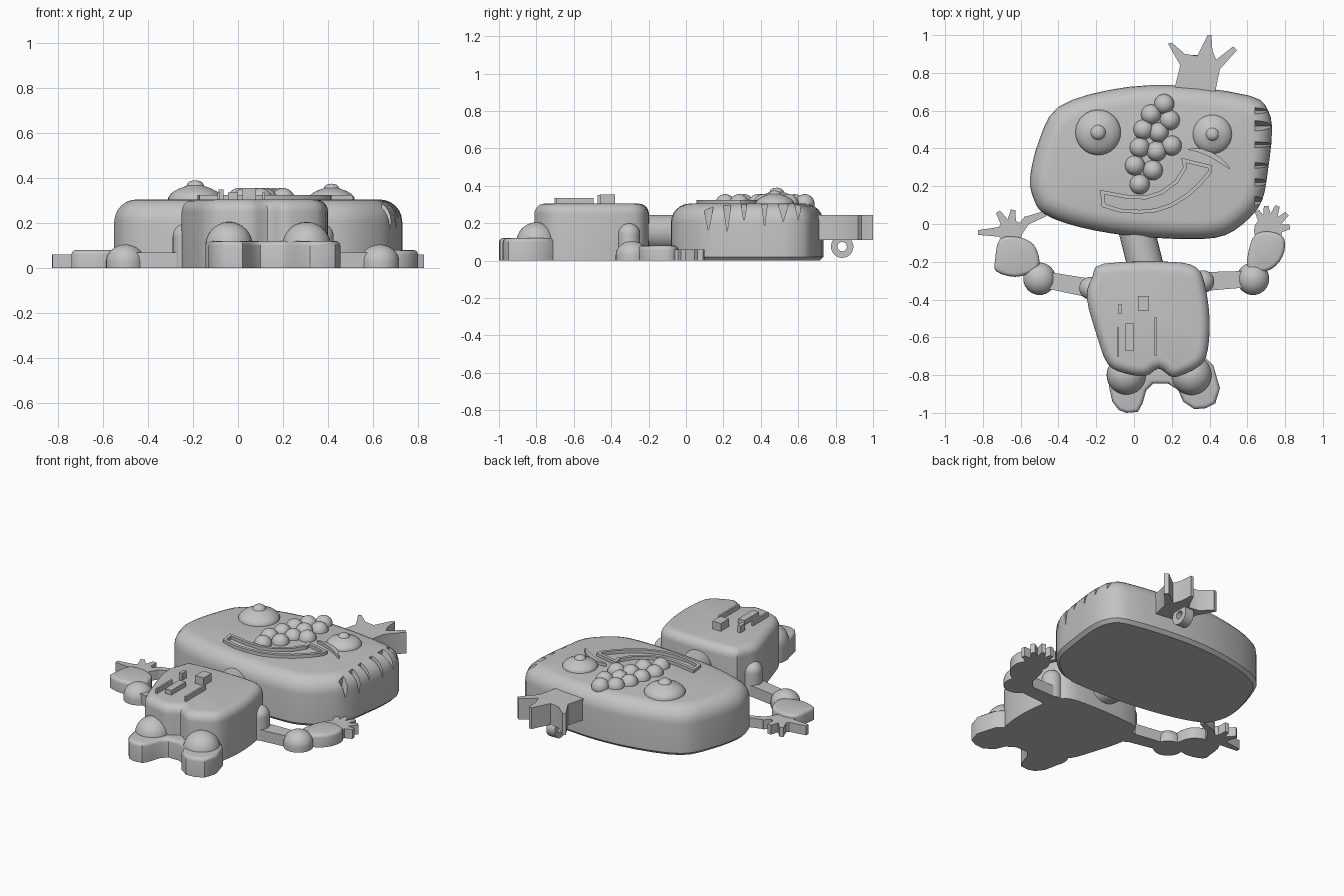
import bpy, bmesh, math
from mathutils import Vector, Matrix

cube = bpy.data.objects.get("Cube")
if cube:
    bpy.data.objects.remove(cube, do_unlink=True)

grey = bpy.data.materials.new("plain grey")
grey.use_nodes = True
grey.diffuse_color = (.55, .55, .55, 1)
grey.node_tree.nodes["Principled BSDF"].inputs["Base Color"].default_value = grey.diffuse_color


def finish(name, bm, angle=35):
    bmesh.ops.recalc_face_normals(bm, faces=bm.faces[:])
    mesh = bpy.data.meshes.new(name)
    bm.to_mesh(mesh)
    bm.free()
    mesh.materials.append(grey)
    for poly in mesh.polygons:
        poly.use_smooth = True
    mesh.set_sharp_from_angle(angle=math.radians(angle))
    obj = bpy.data.objects.new(name, mesh)
    bpy.context.scene.collection.objects.link(obj)
    return obj


def curved(points, steps=3):
    """Closed smooth outline through the given points."""
    pts = [Vector(p) for p in points]
    count, result = len(pts), []
    for i in range(count):
        a, b, c, d = (pts[(i + k - 1) % count] for k in range(4))
        for s in range(steps):
            t = s / steps
            result.append(b + (c - a) * t / 2 + (a - b * 2.5 + c * 2 - d / 2) * t * t
                          + (b * 3 - a - c * 3 + d) * t ** 3 / 2)
    return result


def circle(x, y, radius, sides=32):
    return [(x + radius * math.cos(math.tau * i / sides),
             y + radius * math.sin(math.tau * i / sides)) for i in range(sides)]


def inset(points, amount):
    """Move a counter-clockwise outline inwards with mitred corners."""
    result = []
    for i, p in enumerate(points):
        before = (p - points[i - 1]).normalized()
        after = (points[(i + 1) % len(points)] - p).normalized()
        n1, n2 = Vector((-before.y, before.x)), Vector((-after.y, after.x))
        mid = (n1 + n2).normalized()
        result.append(p + mid * amount / max(.5, mid.dot(n1)))
    return result


def loft(name, outline, layers, ring=False):
    """Stack inset copies of an outline; each layer is (inset, height)."""
    pts = [Vector(p) for p in outline]
    area = sum(pts[i - 1].x * p.y - p.x * pts[i - 1].y for i, p in enumerate(pts))
    if area < 0:
        pts.reverse()
    bm = bmesh.new()
    loops = [[bm.verts.new((p.x, p.y, z)) for p in inset(pts, amount)] for amount, z in layers]
    pairs = list(zip(loops, loops[1:]))
    if ring:
        pairs.append((loops[-1], loops[0]))
    else:
        bm.faces.new(loops[0])
        bm.faces.new(loops[-1])
    for low, high in pairs:
        for i in range(len(pts)):
            bm.faces.new((low[i - 1], low[i], high[i], high[i - 1]))
    return finish(name, bm)


def rounded(bottom, top, radius, foot=0, steps=6):
    """Layers for a slab with a rounded top edge and a chamfered foot."""
    layers = [(foot, bottom), (0, bottom + foot)] if foot else [(0, bottom)]
    for i in range(steps + 1):
        a = math.pi / 2 * i / steps
        layers.append((radius * (1 - math.cos(a)), top - radius + radius * math.sin(a)))
    return layers


def dome(name, x, y, radius, top, rise):
    layers = [(0, 0)]
    for i in range(9):
        a = math.pi / 2 * i / 8.3
        layers.append((radius * (1 - math.cos(a)), top - rise + rise * math.sin(a)))
    return loft(name, circle(x, y, radius), layers)


def strip(name, start, end, width, tip, bottom, top):
    """Tapered flat bar from one point to another."""
    a, b = Vector(start), Vector(end)
    side = (b - a).normalized().orthogonal() / 2
    outline = [a + side * width, a - side * width, b - side * tip, b + side * tip]
    return loft(name, outline, [(0, bottom), (0, top)])


def box(name, x, y, width, depth, bottom, top):
    return strip(name, (x, y - depth / 2), (x, y + depth / 2), width, width, bottom, top)


# Head
head = loft("head", curved([
    (-.55, .25), (-.5, .45), (-.4, .62), (-.13, .71), (.2, .735), (.61, .68), (.71, .6),
    (.73, .48), (.71, .29), (.68, .13), (.61, .03), (.48, -.06), (.3, -.08), (-.02, -.063),
    (-.29, -.016), (-.47, .05), (-.53, .13)]), rounded(0, .305, .1, .02))

# Wedge-shaped cuts along one side of the head
bm = bmesh.new()
for y, half, tip in [(.12, .035, .16), (.22, .025, .155), (.31, .02, .21),
                     (.42, .018, .18), (.52, .035, .21), (.6, .025, .22)]:
    ends = [[bm.verts.new((x, yy, z)) for yy, z in ((y - half, .33), (y + half, .33), (y, tip))]
            for x in (.64, .85)]
    for end in ends:
        bm.faces.new(end)
    for i in range(3):
        bm.faces.new((ends[0][i - 1], ends[0][i], ends[1][i], ends[1][i - 1]))
cutter = finish("side_cutter", bm)
cutter.hide_render = True
cut = head.modifiers.new("side cuts", 'BOOLEAN')
cut.object = cutter
cut.solver = 'EXACT'
bpy.context.view_layer.objects.active = head
bpy.ops.object.modifier_apply(modifier=cut.name)
bpy.data.objects.remove(cutter, do_unlink=True)
head.data.set_sharp_from_angle(angle=math.radians(35))

# Eyes: low cones with a round pupil
for side, x, y, radius, height in [("right", -.19, .485, .12, .085), ("left", .415, .475, .103, .07)]:
    profile = [(1, -.2), (1, .1), (.93, .25), (.8, .42), (.6, .57), (.42, .66), (.33, .72),
               (.29, .85), (.2, .95), (.1, .99), (.01, 1)]
    loft(side + "_eye", circle(x, y, radius),
         [(radius * (1 - r), .305 + height * z) for r, z in profile])

# Nose made of a cluster of balls
bm = bmesh.new()
for x, y in [(.16, .635), (.09, .58), (.19, .55), (.05, .5), (.13, .485), (.03, .405),
             (.12, .385), (.2, .415), (.005, .31), (.1, .285), (.03, .21)]:
    bmesh.ops.create_uvsphere(bm, u_segments=24, v_segments=14, radius=.053,
                              matrix=Matrix.Translation((x, y, .303)))
finish("nose_balls", bm)

# Smile rim and cheek crease
smile = [(-.18, .18), (-.17, .09), (-.07, .06), (.03, .055), (.12, .063), (.2, .09), (.29, .145),
         (.36, .21), (.41, .27), (.415, .31), (.25, .35), (.26, .3), (.215, .23), (.14, .175),
         (.06, .15), (-.04, .155)]
loft("smile_rim", smile, [(0, .29), (0, .325), (.02, .325), (.02, .29)], ring=True)
loft("cheek_crease", curved([(.285, .395), (.35, .4), (.42, .375), (.475, .335), (.51, .29),
                             (.46, .32), (.4, .355), (.34, .38)]), [(0, .29), (0, .325)])

# Crown with a hanging loop
loft("crown", [(.21, .7), (.245, .84), (.18, .955), (.2, .96), (.27, .9), (.335, .89), (.39, 1),
               (.41, 1), (.415, .92), (.435, .87), (.525, .94), (.545, .92), (.455, .82),
               (.43, .7)], [(0, .11), (0, .245)])
loop = loft("crown_loop", circle(0, 0, .06),
            [(0, -.03), (0, .03), (.035, .03), (.035, -.03)], ring=True)
loop.matrix_world = Matrix.Translation((.33, .835, .075)) @ Matrix.Rotation(math.pi / 2, 4, 'Y')

# Neck
start, end = Vector((.08, -.3, .15)), Vector((0, .02, .15))
bm = bmesh.new()
turn = (end - start).to_track_quat('Z', 'Y').to_matrix().to_4x4()
bmesh.ops.create_cone(bm, cap_ends=True, segments=32, radius1=.095, radius2=.095,
                      depth=(end - start).length,
                      matrix=Matrix.Translation((start + end) / 2) @ turn)
finish("neck", bm)

# Body and its raised panel bars
loft("body", curved([
    (-.16, -.21), (.19, -.2), (.33, -.23), (.375, -.32), (.4, -.5), (.39, -.67), (.35, -.75),
    (.24, -.805), (.19, -.805), (.13, -.765), (.06, -.805), (-.05, -.79), (-.14, -.74),
    (-.2, -.58), (-.25, -.39), (-.22, -.28)]), rounded(0, .305, .055))
box("panel_square", .05, -.42, .06, .08, .29, .355)
box("panel_button", -.075, -.45, .022, .045, .29, .35)
box("panel_bar", -.022, -.6, .045, .145, .29, .335)
box("panel_left_line", .115, -.595, .012, .2, .29, .335)
box("panel_right_line", -.085, -.625, .012, .155, .29, .335)

# Joined feet and knees
loft("feet", [
    (-.13, -.87), (-.115, -.94), (-.08, -.985), (-.04, -1), (.02, -.995), (.045, -.95),
    (.065, -.88), (.1, -.845), (.18, -.845), (.235, -.88), (.26, -.94), (.32, -.98),
    (.38, -.975), (.43, -.95), (.455, -.87), (.42, -.75), (.38, -.71), (.2, -.7),
    (-.05, -.72), (-.14, -.79)], rounded(0, .12, .02, steps=3))
for side, x, radius in (("right", -.04, .105), ("left", .305, .108)):
    dome(side + "_knee", x, -.8, radius, .205, radius)

# Arms: shoulder, upper arm, elbow
for side, shoulder, elbow in (("right", (-.23, -.34), (-.5, -.29)),
                              ("left", (.365, -.305), (.63, -.29))):
    dome(side + "_shoulder", *shoulder, .06, .2, .06)
    strip(side + "_upper_arm", shoulder, elbow, .1, .085, 0, .07)
    dome(side + "_elbow", *elbow, .086, .105, .075)

# Forearms
loft("right_forearm", curved([(-.71, -.08), (-.61, -.07), (-.53, -.11), (-.5, -.2), (-.53, -.25),
                              (-.63, -.28), (-.73, -.25), (-.735, -.19)]),
     rounded(0, .08, .02, steps=3))
loft("left_forearm", curved([(.6, -.24), (.625, -.08), (.69, -.04), (.78, -.06), (.8, -.12),
                             (.77, -.2), (.7, -.25)]), rounded(0, .08, .02, steps=3))

# Hands: a palm with tapered fingers
hands = {"right": ((-.655, -.04), .065, [(-.825, -.045), (-.72, .065), (-.64, .075)]),
         "left": ((.71, -.035), .075, [(.65, .07), (.7, .095), (.76, .095), (.81, .055),
                                       (.825, -.015)])}
for side, (palm, size, tips) in hands.items():
    loft(side + "_palm", circle(*palm, size, 16), [(0, 0), (0, .06)])
    for number, tip in enumerate(tips):
        strip(f"{side}_finger_{number}", palm, tip, .065, .025, 0, .06)
strip("right_thumb_base", (-.62, -.05), (-.56, .03), .05, .04, 0, .06)
strip("right_thumb_tip", (-.575, .015), (-.47, .055), .045, .03, 0, .06)
